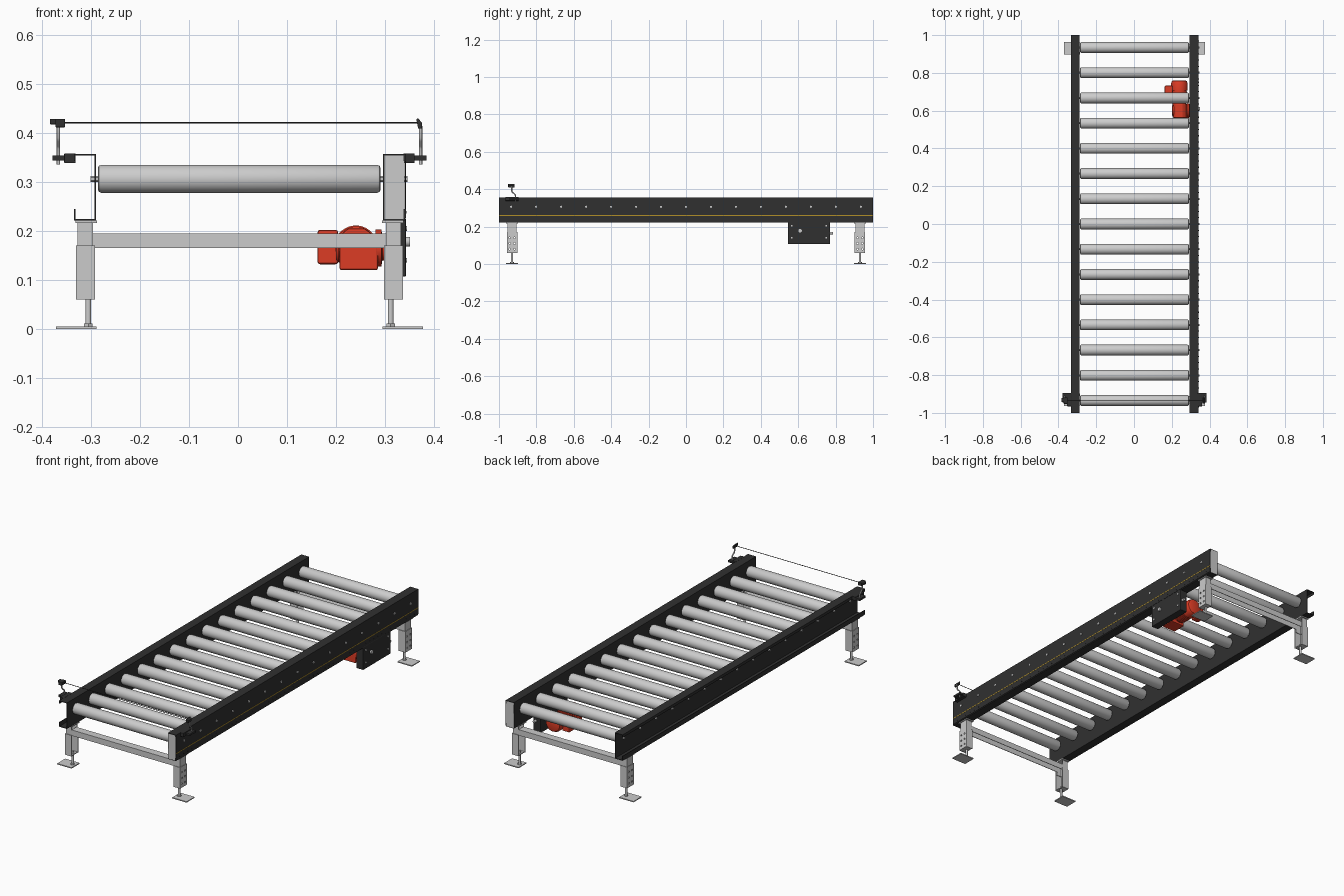
import bpy, bmesh, math
from mathutils import Vector

if "Cube" in bpy.data.objects:
    bpy.data.objects.remove(bpy.data.objects["Cube"])

C = 0.003                                   # symmetry plane of the frame
PITCH = 0.1335
ROLLER_Y = [(i - 7) * PITCH for i in range(15)]
SIDES = ((-1, "left"), (1, "right"))
ENDS = ((-1, "front"), (1, "back"))


def material(name, rgb):
    m = bpy.data.materials.new(name)
    m.diffuse_color = (*rgb, 1)
    m.use_nodes = True
    m.node_tree.nodes["Principled BSDF"].inputs["Base Color"].default_value = m.diffuse_color
    return m


DARK = material("dark_steel", (0.03, 0.03, 0.03))
RED = material("motor_red", (0.72, 0.045, 0.018))
YELLOW = material("yellow_line", (0.45, 0.28, 0.02))


def place(axis, a, b, t):
    return {"x": Vector((t, a, b)), "y": Vector((a, t, b)), "z": Vector((a, b, t))}[axis]


def prism(bm, pts, axis, t0, t1):
    """Extrude a closed 2D outline along an axis."""
    lo = [bm.verts.new(place(axis, a, b, t0)) for a, b in pts]
    hi = [bm.verts.new(place(axis, a, b, t1)) for a, b in pts]
    bm.faces.new(lo)
    bm.faces.new(hi)
    for i in range(len(pts)):
        j = (i + 1) % len(pts)
        bm.faces.new((lo[i], lo[j], hi[j], hi[i]))


def box(bm, x0, x1, y0, y1, z0, z1):
    prism(bm, [(x0, y0), (x1, y0), (x1, y1), (x0, y1)], "z", z0, z1)


def lathe(bm, axis, a, b, profile, seg=16):
    """Revolve (radius, position) pairs round an axis through (a, b)."""
    rings = []
    for r, t in profile:
        angles = [2 * math.pi * (k + 0.5) / seg for k in range(seg)]
        rings.append([bm.verts.new(place(axis, a + r * math.cos(q), b + r * math.sin(q), t)) for q in angles])
    bm.faces.new(rings[0])
    bm.faces.new(rings[-1])
    for p, q in zip(rings, rings[1:]):
        for k in range(seg):
            n = (k + 1) % seg
            bm.faces.new((p[k], p[n], q[n], q[k]))


def finish(name, bm, mat=None, smooth=False, bevel=0):
    bmesh.ops.recalc_face_normals(bm, faces=bm.faces)
    me = bpy.data.meshes.new(name)
    bm.to_mesh(me)
    bm.free()
    ob = bpy.data.objects.new(name, me)
    bpy.context.collection.objects.link(ob)
    if mat:
        me.materials.append(mat)
    if bevel:
        mod = ob.modifiers.new("bevel", "BEVEL")
        mod.width, mod.segments, mod.limit_method = bevel, 2, "ANGLE"
    if smooth:
        bpy.ops.object.select_all(action="DESELECT")
        ob.select_set(True)
        bpy.context.view_layer.objects.active = ob
        bpy.ops.object.shade_smooth_by_angle(angle=math.radians(35))
    return ob


# Side rails: C channels opening outwards
t, u0, u1, z0, z1 = 0.003, 0.292, 0.337, 0.221, 0.357
RAIL = [(u0, z0), (u1, z0), (u1, z0 + .024), (u1 - t, z0 + .024), (u1 - t, z0 + t), (u0 + t, z0 + t),
        (u0 + t, z1 - t), (u1 - t, z1 - t), (u1 - t, z1 - .015), (u1, z1 - .015), (u1, z1), (u0, z1)]
for s, side in SIDES:
    bm = bmesh.new()
    prism(bm, [(C + s * u, z) for u, z in RAIL], "y", -1, 1)
    finish(f"{side}_rail", bm, DARK)

# Right rail cover, its yellow line, hole row and end caps
bm = bmesh.new()
box(bm, .340, .342, -1, 1, .226, z1)
finish("right_rail_cover", bm, DARK)
bm = bmesh.new()
box(bm, .342, .3426, -1, 1, .258, .262)
finish("right_yellow_line", bm, YELLOW)
bm = bmesh.new()
for i in range(59):
    lathe(bm, "x", (i - 29) * PITCH / 4, .238, [(.003, .3415), (.003, .3428)], 8)
finish("right_cover_rivets", bm, DARK)
for e, end in ENDS:
    bm = bmesh.new()
    box(bm, .2955, .339, e * .996, e * 1.0, z0 + .001, z1 - .002)
    finish(f"right_rail_{end}_cap", bm)

# Rollers with rounded ends, axles and bolt heads
bm = bmesh.new()
for y in ROLLER_Y:
    lathe(bm, "x", y, .306, [(.023, -.285), (.0265, -.2835), (.0285, -.279),
                             (.0285, .284), (.0265, .2885), (.023, .290)], 32)
finish("rollers", bm, smooth=True)
bm = bmesh.new()
for y in ROLLER_Y:
    lathe(bm, "x", y, .306, [(.006, -.300), (.006, -.2851)], 6)
    lathe(bm, "x", y, .306, [(.006, .2901), (.006, .3455)], 6)
finish("roller_axle_bolts", bm)

# Legs: open channels with bolt holes, upper posts, cross bars, levelling feet
for e, end in ENDS:
    yc = e * .93
    for s, side in SIDES:
        cut = bmesh.new()
        for dy in (-.013, .013):
            for z in (.08, .11, .14):
                lathe(cut, "x", yc + dy, z, [(.0045, C + s * .32), (.0045, C + s * .35)], 12)
        cutter = finish(f"{end}_{side}_hole_cutter", cut)
        cutter.hide_render = True
        cutter.hide_viewport = True

        def channel(a, b, h, w):
            return [(C + s * u, yc + v) for u, v in
                    ((b, -h), (b, h), (a, h), (a, h - w), (b - w, h - w), (b - w, -h + w), (a, -h + w), (a, -h))]

        bm = bmesh.new()
        prism(bm, channel(.294, .333, .028, .003), "z", .06, .17)
        leg = finish(f"{end}_{side}_leg", bm)
        mod = leg.modifiers.new("holes", "BOOLEAN")
        mod.operation, mod.object, mod.solver = "DIFFERENCE", cutter, "EXACT"
        bm = bmesh.new()
        prism(bm, channel(.298, .3295, .0245, .003), "z", .15, .216)
        xa, xb = sorted((C + s * .290, C + s * .334))
        box(bm, xa, xb, yc - .032, yc + .032, .216, .221)
        finish(f"{end}_{side}_post", bm)
        bm = bmesh.new()
        x = C + s * .308
        lathe(bm, "z", x, yc, [(.006, .005), (.006, .075)], 16)
        lathe(bm, "z", x, yc, [(.010, .005), (.010, .011)], 6)
        xa, xb = sorted((C + s * .296, C + s * .330))
        box(bm, xa, xb, yc - .0245, yc + .0245, .060, .064)
        finish(f"{end}_{side}_foot_stem", bm, smooth=True)
        bm = bmesh.new()
        xa, xb = sorted((C + s * .291, C + s * .374))
        box(bm, xa, xb, yc - .033, yc + .033, 0, .005)
        finish(f"{end}_{side}_foot_plate", bm)
    bm = bmesh.new()
    w, b = .003, .020
    prism(bm, [(yc - b, .165), (yc - b, .195), (yc + b, .195), (yc + b, .165),
               (yc + b - w, .165), (yc + b - w, .195 - w), (yc - b + w, .195 - w), (yc - b + w, .165)],
          "x", C - .300, C + .300)
    finish(f"{end}_cross_bar", bm)

# Drive cover under the right rail
bm = bmesh.new()
box(bm, .302, .342, .545, .770, .107, .226)
finish("drive_cover", bm, DARK, bevel=.002)
bm = bmesh.new()
for y, z in ((.565, .14), (.565, .205), (.75, .14), (.75, .205)):
    lathe(bm, "x", y, z, [(.005, .341), (.005, .3445)], 12)
lathe(bm, "x", .61, .178, [(.010, .341), (.010, .350)], 16)
lathe(bm, "y", .330, .165, [(.007, .768), (.007, .785)], 12)
finish("drive_cover_bolts", bm, smooth=True)

# Red gear motor: motor barrel with cooling fins, terminal box, worm gearbox
bm = bmesh.new()
fins = [(.030, .625), (.036, .630), (.036, .645)]
for i in range(6):
    y = .646 + i * .010
    fins += [(.042, y), (.042, y + .005), (.038, y + .0055), (.038, y + .0095)]
fins += [(.044, .708), (.044, .745), (.039, .757), (.030, .761)]
lathe(bm, "y", .240, .167, fins, 32)
finish("motor_barrel", bm, RED, smooth=True)
bm = bmesh.new()
box(bm, .162, .204, .690, .732, .132, .202)
finish("motor_terminal_box", bm, RED, bevel=.005)
bm = bmesh.new()
prism(bm, [(.207, .120), (.285, .120), (.285, .165), (.272, .195), (.258, .205),
           (.224, .205), (.212, .195), (.207, .165)], "y", .562, .636)
finish("gearbox", bm, RED, bevel=.004)
bm = bmesh.new()
lathe(bm, "x", .600, .165, [(.038, .280), (.038, .292), (.026, .294), (.026, .303)], 24)
lathe(bm, "x", .600, .165, [(.024, .200), (.030, .205), (.030, .215)], 24)
finish("gearbox_flanges", bm, RED, smooth=True)

# Light barrier: clamps, bent posts, sensor, reflector and beam
for s, side in SIDES:
    bm = bmesh.new()
    for a, b, y0, y1, za, zb in ((.334, .357, -.965, -.895, .338, .358), (.355, .381, -.945, -.895, .343, .354)):
        xa, xb = sorted((C + s * a, C + s * b))
        box(bm, xa, xb, y0, y1, za, zb)
    finish(f"{side}_clamp", bm, DARK, bevel=.0015)
    cu = bpy.data.curves.new(f"{side}_sensor_post", "CURVE")
    cu.dimensions, cu.bevel_depth, cu.bevel_resolution, cu.use_fill_caps = "3D", .0035, 2, True
    sp = cu.splines.new("POLY")
    path = [(-.912, .335), (-.912, .368), (-.916, .374), (-.928, .384), (-.932, .390), (-.932, .414)]
    sp.points.add(len(path) - 1)
    for p, (y, z) in zip(sp.points, path):
        p.co = (C + s * .369, y, z, 1)
    bpy.context.collection.objects.link(bpy.data.objects.new(f"{side}_sensor_post", cu))
bm = bmesh.new()
box(bm, -.372, -.352, -.952, -.918, .411, .428)
box(bm, -.383, -.370, -.942, -.922, .417, .428)
finish("light_sensor", bm, DARK, bevel=.0015)
bm = bmesh.new()
prism(bm, [(.363, .428), (.367, .429), (.375, .420), (.375, .409), (.367, .409)], "y", -.950, -.918)
finish("reflector", bm, DARK)
bm = bmesh.new()
lathe(bm, "x", -.932, .420, [(.0015, -.354), (.0015, .368)], 8)
finish("light_beam", bm, DARK)
